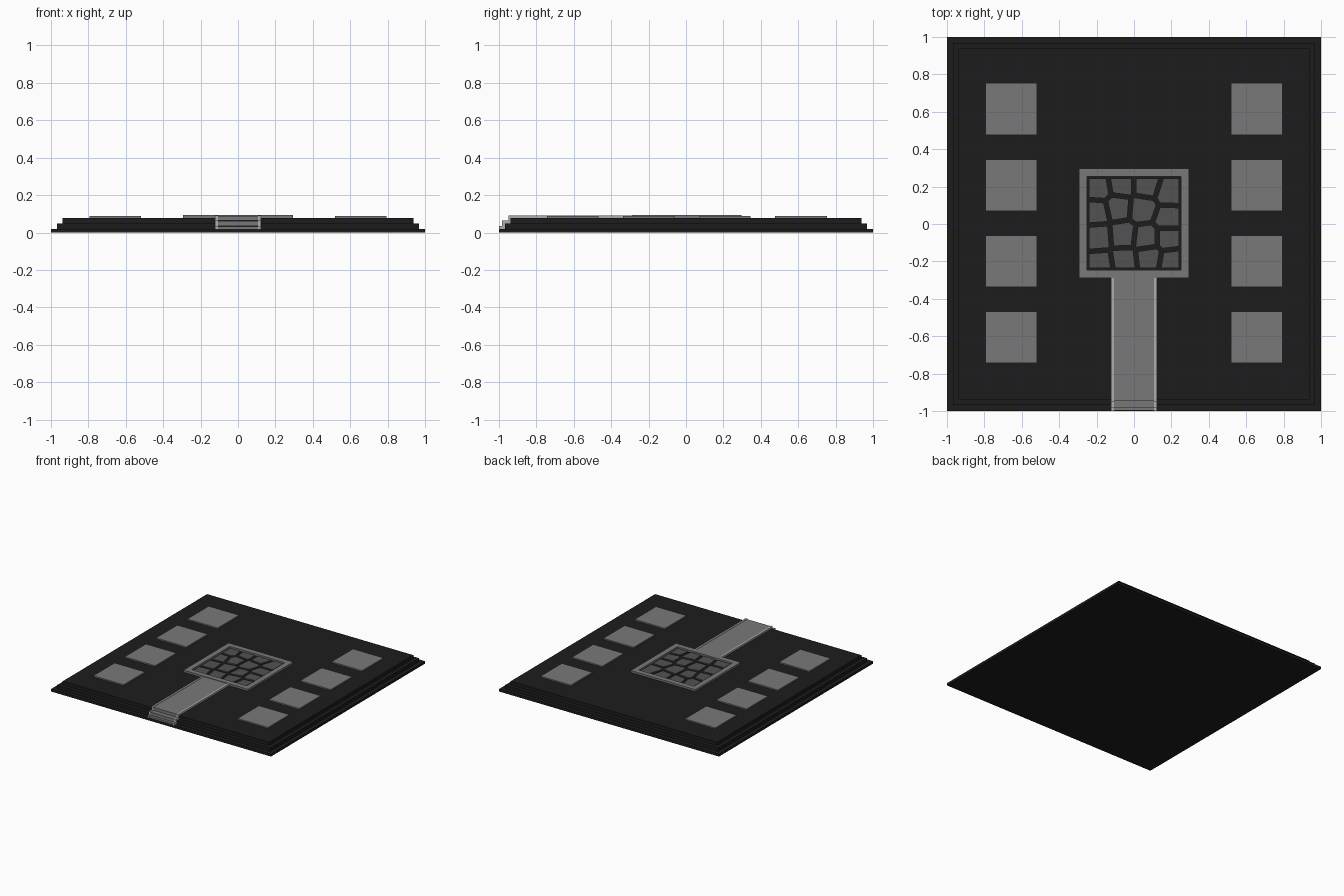
import bpy, bmesh
from mathutils import Vector

if "Cube" in bpy.data.objects:
    bpy.data.objects.remove(bpy.data.objects["Cube"])


def material(name, v):
    m = bpy.data.materials.new(name)
    m.diffuse_color = (v, v, v, 1)
    m.use_nodes = True
    m.node_tree.nodes["Principled BSDF"].inputs["Base Color"].default_value = m.diffuse_color
    return m


BLACK = material("black_stone", 0.012)
SLATE = material("slate", 0.085)
GREY = material("grey_stone", 0.19)
LIGHT = material("light_stone", 0.42)


def prism(name, outline, z0, z1, mat):
    """Extrude a counter-clockwise XY outline from z0 to z1."""
    bm = bmesh.new()
    face = bm.faces.new([bm.verts.new((x, y, z0)) for x, y in outline])
    ext = bmesh.ops.extrude_face_region(bm, geom=[face], use_keep_orig=True)
    for e in ext["geom"]:
        if isinstance(e, bmesh.types.BMVert):
            e.co.z = z1
    bmesh.ops.recalc_face_normals(bm, faces=bm.faces)
    me = bpy.data.meshes.new(name)
    bm.to_mesh(me)
    bm.free()
    me.materials.append(mat)
    ob = bpy.data.objects.new(name, me)
    bpy.context.collection.objects.link(ob)
    return ob


def box(name, x0, x1, y0, y1, z0, z1, mat):
    return prism(name, [(x0, y0), (x1, y0), (x1, y1), (x0, y1)], z0, z1, mat)


# stepped base
for i, (h, z0, z1) in enumerate([(1.0, 0, 0.02), (0.968, 0.02, 0.048), (0.937, 0.048, 0.077)]):
    box(f"base_tier_{i + 1}", -h, h, -h, h, z0, z1, BLACK)

# two columns of square pads
for side in (-1, 1):
    for row in range(4):
        cx, cy, h = side * 0.656, 0.615 - row * 0.407, 0.138
        box("square_pad", cx - h, cx + h, cy - h, cy + h, 0.077, 0.087, GREY)

# raised frame round the paved court
CY, OUT, INN = 0.004, 0.294, 0.25
for s in (-1, 1):
    a, b = sorted((s * INN, s * OUT))
    box("court_frame_end", -OUT, OUT, CY + a, CY + b, 0.077, 0.093, GREY)
    box("court_frame_side", a, b, CY - INN, CY + INN, 0.077, 0.093, GREY)


def clip(poly, p, n):
    """Keep the part of the polygon behind the line through p with normal n."""
    out = []
    for a, b in zip(poly, poly[1:] + poly[:1]):
        da, db = (a - p).dot(n), (b - p).dot(n)
        if da <= 0:
            out.append(a)
        if da * db < 0:
            out.append(a.lerp(b, da / (da - db)))
    return out


# irregular paving stones: cells around each centre, separated by a joint
centres = [Vector(c) for c in [
    (-0.19, 0.19), (-0.07, 0.21), (0.065, 0.21), (0.19, 0.17),
    (-0.20, 0.065), (-0.085, 0.09), (0.045, 0.08), (0.185, 0.03),
    (-0.19, -0.07), (-0.06, -0.06), (0.065, -0.075), (0.185, -0.075),
    (-0.18, -0.215), (-0.055, -0.195), (0.08, -0.18), (0.20, -0.20)]]
JOINT, E = 0.024, 0.24
for c in centres:
    cell = [Vector((-E, CY - E)), Vector((E, CY - E)), Vector((E, CY + E)), Vector((-E, CY + E))]
    for o in centres:
        if o is not c:
            n = (o - c).normalized()
            cell = clip(cell, (c + o) / 2 - n * JOINT / 2, n)
    prism("paving_stone", cell, 0.077, 0.086, SLATE)

# walkway with stepped front end and light kerbs
steps = [(-1.0, 0.02, 0.036), (-0.983, 0.036, 0.064), (-0.95, 0.064, 0.092)]
for y0, z0, z1 in steps:
    box("walkway_step", -0.108, 0.108, y0 + 0.003, CY - OUT, z0, z1 - 0.003, GREY)
    for s in (-1, 1):
        a, b = sorted((s * 0.108, s * 0.123))
        box("walkway_kerb", a, b, y0, CY - OUT, z0, z1, LIGHT)
